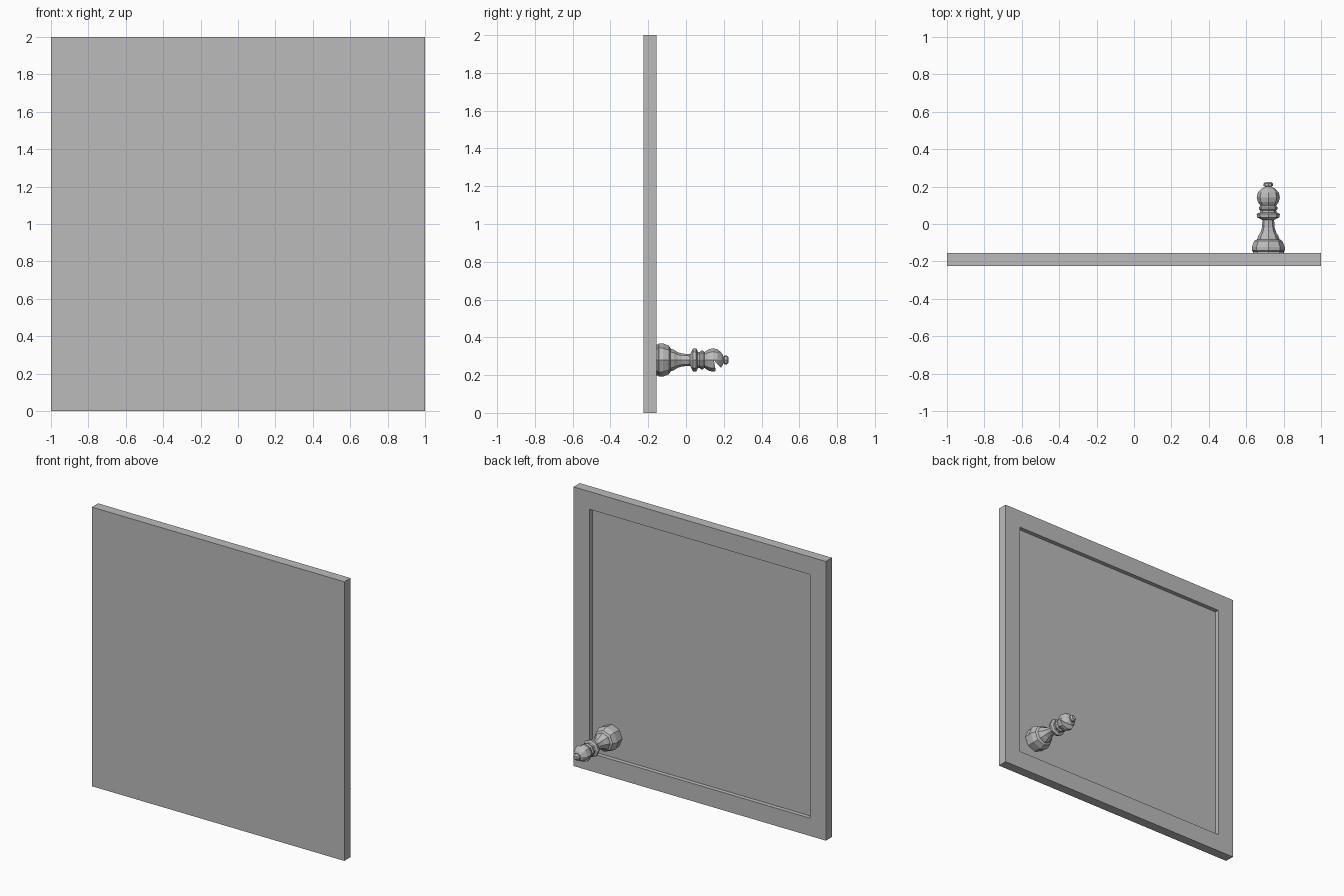
import bpy, bmesh, math

if "Cube" in bpy.data.objects:
    bpy.data.objects.remove(bpy.data.objects["Cube"])

mat = bpy.data.materials.new("plain grey")
mat.diffuse_color = (0.5, 0.5, 0.5, 1)
mat.use_nodes = True
mat.node_tree.nodes["Principled BSDF"].inputs["Base Color"].default_value = mat.diffuse_color


def finish(name, bm, material=mat):
    bmesh.ops.recalc_face_normals(bm, faces=bm.faces[:])
    me = bpy.data.meshes.new(name)
    bm.to_mesh(me)
    bm.free()
    me.materials.append(material)
    ob = bpy.data.objects.new(name, me)
    bpy.context.collection.objects.link(ob)
    return ob


# Upright board with a shallow recess inside a raised border
bm = bmesh.new()
bmesh.ops.create_cube(bm, size=1)
bmesh.ops.scale(bm, vec=(2, 0.07, 2), verts=bm.verts)
bmesh.ops.translate(bm, vec=(0, -0.19, 1), verts=bm.verts)
bm.normal_update()
back = [f for f in bm.faces if f.normal.y > 0.9]
bmesh.ops.inset_region(bm, faces=back, thickness=0.18)
ring = bmesh.ops.extrude_face_region(bm, geom=back)
bmesh.ops.delete(bm, geom=back, context='FACES')
floor = [v for v in ring["geom"] if isinstance(v, bmesh.types.BMVert)]
bmesh.ops.translate(bm, vec=(0, -0.03, 0), verts=floor)
finish("board", bm)

# Turned playing piece on the corner square: (y, radius) profile
PX, PZ, SIDES = 0.718, 0.28, 8
profile = [(-0.185, 0.083), (-0.147, 0.083), (-0.143, 0.088), (-0.122, 0.088),
           (-0.112, 0.084), (-0.09, 0.075), (-0.082, 0.060), (-0.064, 0.054),
           (-0.045, 0.042), (-0.02, 0.034), (0.022, 0.031), (0.028, 0.044),
           (0.036, 0.060), (0.054, 0.062), (0.062, 0.044), (0.072, 0.042),
           (0.080, 0.050), (0.090, 0.050), (0.098, 0.042), (0.118, 0.056),
           (0.142, 0.062), (0.168, 0.056), (0.188, 0.038), (0.200, 0.015),
           (0.204, 0.025), (0.216, 0.025), (0.225, 0.014)]
bm = bmesh.new()
rings = []
for y, r in profile:
    rings.append([bm.verts.new((PX + r * math.cos(2 * math.pi * i / SIDES), y,
                                PZ + r * math.sin(2 * math.pi * i / SIDES)))
                  for i in range(SIDES)])
for a, b in zip(rings, rings[1:]):
    for i in range(SIDES):
        j = (i + 1) % SIDES
        bm.faces.new((a[i], a[j], b[j], b[i]))
bm.faces.new(rings[0])
bm.faces.new(rings[-1])
piece = finish("playing_piece", bm)

# Wedge that cuts the slanted notch in the head
bm = bmesh.new()
section = [(0.148, 0.278), (0.161, 0.20), (0.222, 0.20)]
ends = [[bm.verts.new((PX + dx, y, z)) for y, z in section] for dx in (-0.1, 0.1)]
for e in ends:
    bm.faces.new(e)
for i in range(3):
    j = (i + 1) % 3
    bm.faces.new((ends[0][i], ends[0][j], ends[1][j], ends[1][i]))
cutter = finish("notch_cutter", bm)
cutter.hide_render = True
cut = piece.modifiers.new("notch", 'BOOLEAN')
cut.operation = 'DIFFERENCE'
cut.object = cutter
cut.solver = 'EXACT'
